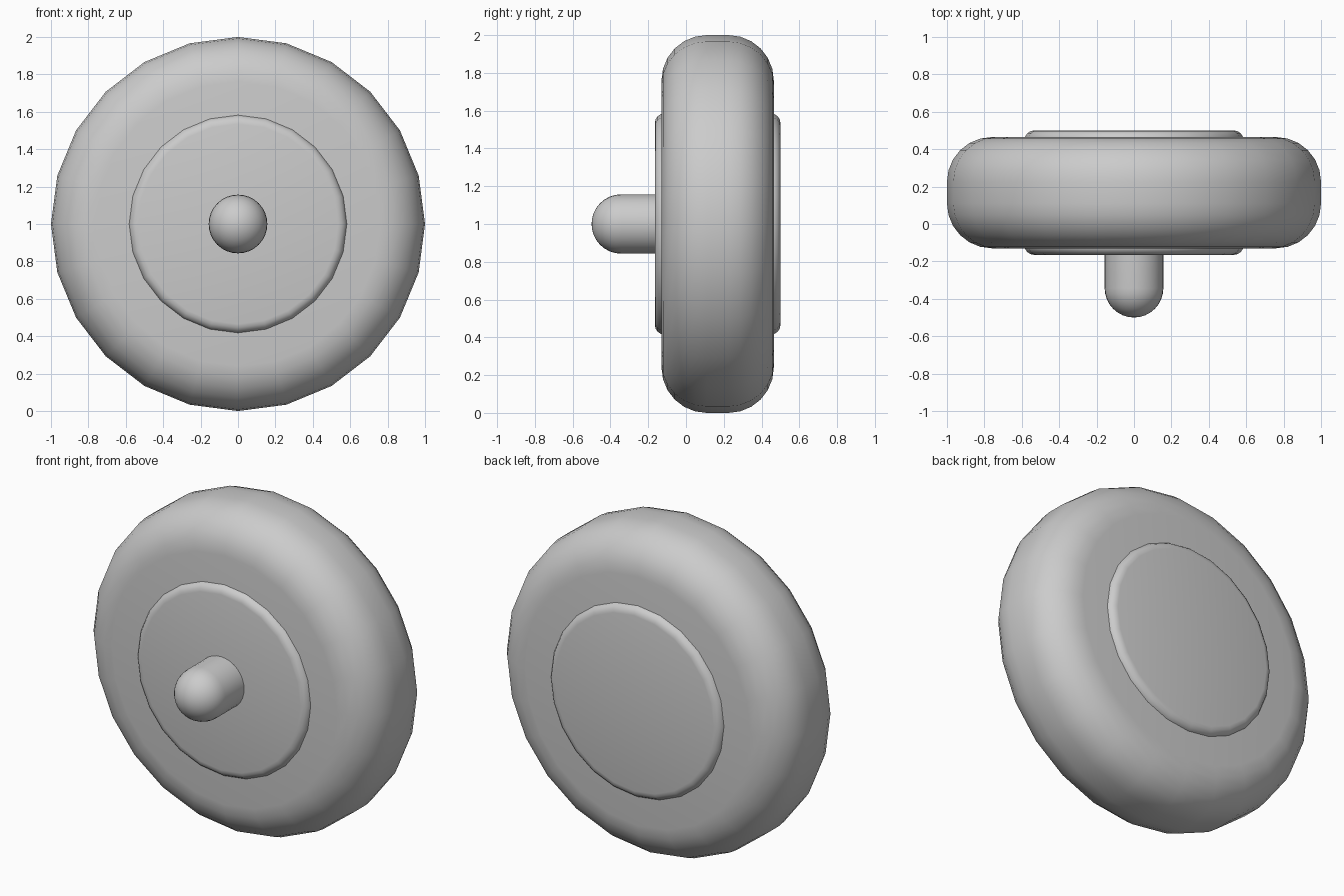
import bpy, bmesh
from math import sin, cos, pi, radians

cube = bpy.data.objects.get("Cube")
if cube:
    bpy.data.objects.remove(cube, do_unlink=True)

grey = bpy.data.materials.new("plain_grey")
grey.use_nodes = True
colour = (0.6, 0.6, 0.6, 1)
grey.diffuse_color = colour
grey.node_tree.nodes["Principled BSDF"].inputs["Base Color"].default_value = colour


def corner(radius, y, size, start, steps):
    """Quarter-round profile points (radius, y) about a corner centre."""
    return [(radius + size * cos(start + pi / 2 * i / steps),
             y + size * sin(start + pi / 2 * i / steps)) for i in range(steps + 1)]


def rounded_disc(radius, front, back, size, steps):
    """Half section of a disc with both rims rounded."""
    return (corner(radius - size, front + size, size, -pi / 2, steps)
            + corner(radius - size, back - size, size, 0, steps))


def lathe(name, profile, sides):
    """Spin a profile around the y axis at wheel height and cap its ends."""
    bm = bmesh.new()
    rings = []
    for r, y in profile:
        if r < 1e-4:
            rings.append([bm.verts.new((0, y, 1))] * sides)
        else:
            rings.append([bm.verts.new((r * cos(2 * pi * k / sides), y,
                                        1 + r * sin(2 * pi * k / sides)))
                          for k in range(sides)])
    for a, b in zip(rings, rings[1:]):
        for k in range(sides):
            n = (k + 1) % sides
            bm.faces.new(list(dict.fromkeys((a[k], a[n], b[n], b[k]))))
    for ring in (rings[0], rings[-1]):
        if ring[0] is not ring[1]:
            bm.faces.new(ring)
    bmesh.ops.recalc_face_normals(bm, faces=bm.faces)
    mesh = bpy.data.meshes.new(name)
    bm.to_mesh(mesh)
    bm.free()
    mesh.materials.append(grey)
    obj = bpy.data.objects.new(name, mesh)
    bpy.context.collection.objects.link(obj)
    bpy.ops.object.select_all(action='DESELECT')
    obj.select_set(True)
    bpy.context.view_layer.objects.active = obj
    bpy.ops.object.shade_smooth_by_angle(angle=radians(40))
    return obj


# Thick tyre with rounded shoulders
lathe("tyre", rounded_disc(1.0, -0.13, 0.465, 0.24, 6), 24)

# Hub disc standing slightly proud on both sides
lathe("hub", rounded_disc(0.585, -0.165, 0.5, 0.05, 4), 24)

# Axle pin with a domed tip
axle_radius = 0.157
lathe("axle", corner(0, axle_radius - 0.5, axle_radius, -pi / 2, 8) + [(axle_radius, 0)], 32)
